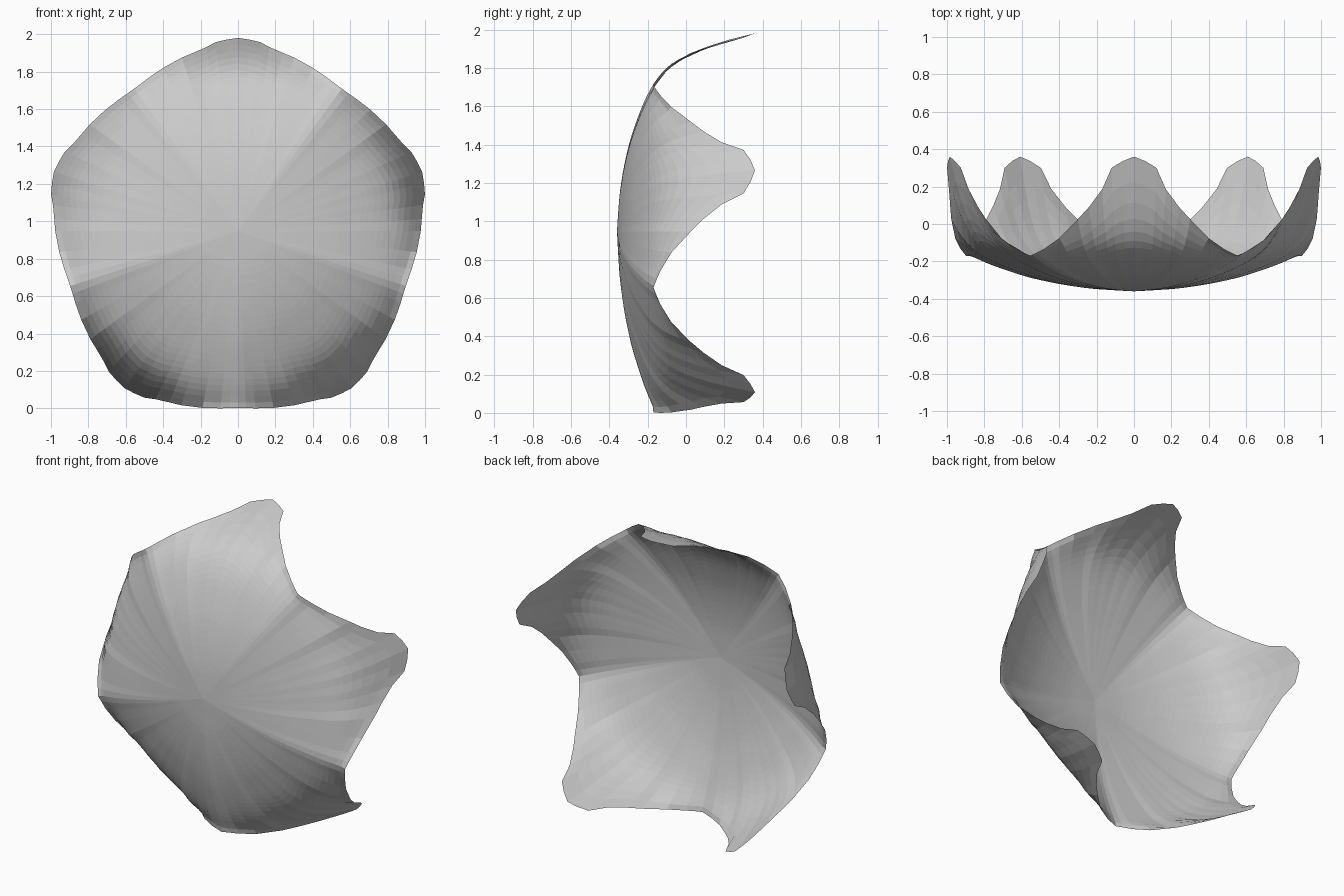
import bpy, bmesh
from math import sin, cos, radians

if "Cube" in bpy.data.objects:
    bpy.data.objects.remove(bpy.data.objects["Cube"])

# Depth of a flap measured outward from the centre: (distance, y)
PROFILE = [(0, -.36), (.2, -.347), (.35, -.322), (.5, -.285), (.65, -.228),
           (.72, -.198), (.764, -.17), (.81, -.14), (.85, -.11), (.88, -.07),
           (.92, .0), (.96, .105), (1.0, .235), (1.012, .30), (1.035, .36)]
# Half outline of one flap, tip to notch: (sideways, outward)
HALF = [(0, 1.035), (.06, 1.026), (.12, 1.012), (.17, .985), (.24, .955),
        (.3, .93), (.4, .875), (.48, .82), (.52, .789), (.555, .764)]
RINGS = 26
CENTRE_Z = .945


def depth(d):
    for (a, ya), (b, yb) in zip(PROFILE, PROFILE[1:]):
        if d <= b:
            return ya + (yb - ya) * (d - a) / (b - a)
    return PROFILE[-1][1]


# Outline of one flap, notch to notch (last notch belongs to the next flap)
outline = [(-u, d) for u, d in reversed(HALF)] + HALF[1:-1]

bm = bmesh.new()
hub = bm.verts.new((0, depth(0), CENTRE_Z))
columns = []
for k in range(5):
    a = radians(72 * k)
    for u, d in outline:
        col = []
        for i in range(1, RINGS + 1):
            s = (i / RINGS) ** .85
            x, z = u * s, d * s
            col.append(bm.verts.new((x * cos(a) + z * sin(a), depth(z),
                                     CENTRE_Z + z * cos(a) - x * sin(a))))
        columns.append(col)

for n, c in enumerate(columns):
    e = columns[(n + 1) % len(columns)]
    bm.faces.new((hub, e[0], c[0]))
    for i in range(RINGS - 1):
        bm.faces.new((c[i], e[i], e[i + 1], c[i + 1]))

# Soften the folds running from the hub to the notches
inner = [v for c in columns for v in c[:-1]]
for _ in range(6):
    bmesh.ops.smooth_vert(bm, verts=inner, factor=.5, use_axis_y=True)

# Stand on the ground
low = min(v.co.z for v in bm.verts)
for v in bm.verts:
    v.co.z -= low
bmesh.ops.recalc_face_normals(bm, faces=bm.faces)

mesh = bpy.data.meshes.new("five_lobed_shell")
bm.to_mesh(mesh)
bm.free()
shell = bpy.data.objects.new("five_lobed_shell", mesh)
bpy.context.collection.objects.link(shell)
